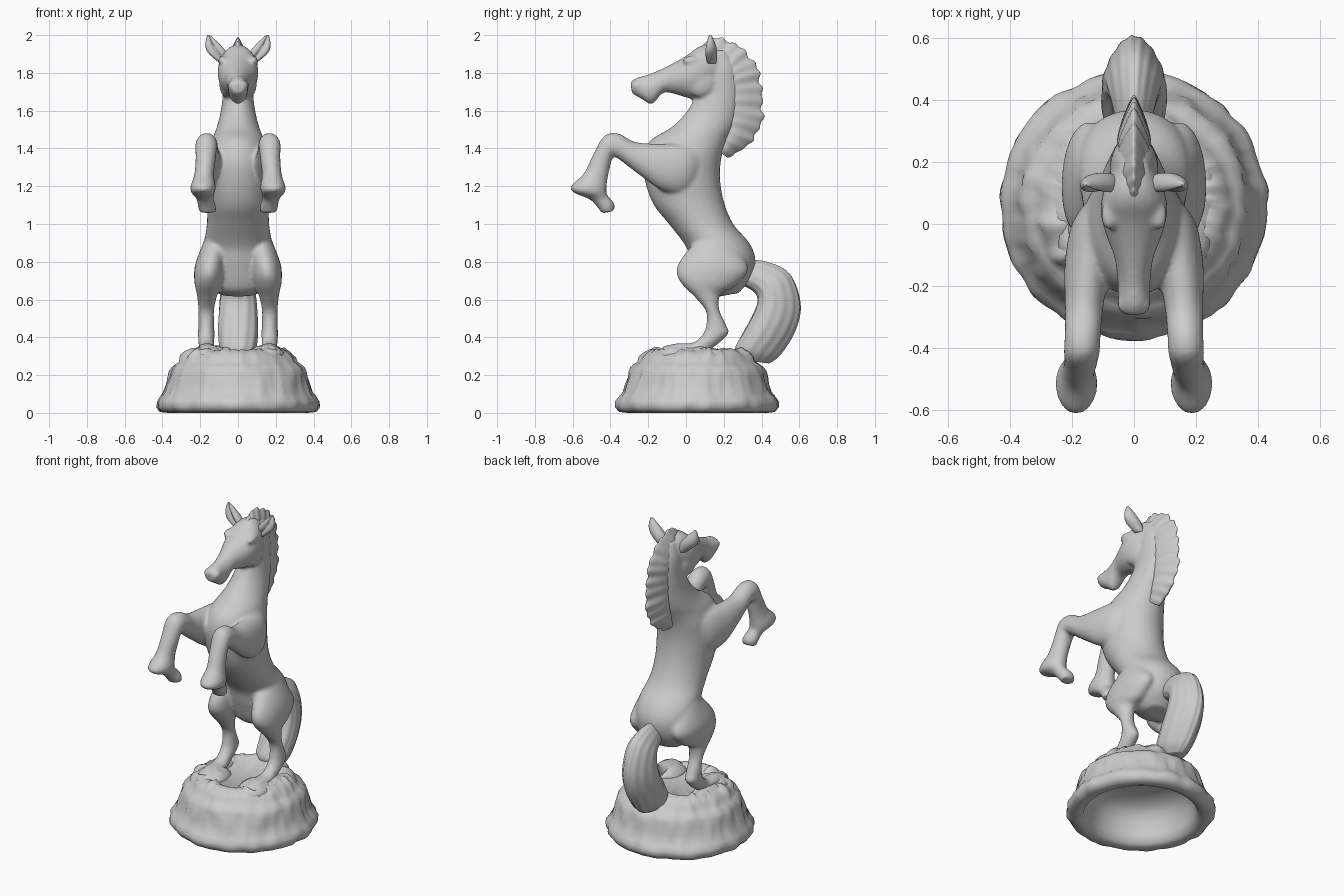
import bpy, bmesh, math
from mathutils import Vector, noise


def spline(rows, t):
    """Catmull-Rom point on a list of equal-length rows, t in 0..1."""
    f = t * (len(rows) - 1)
    i = min(int(f), len(rows) - 2)
    u = f - i
    p = [rows[max(0, min(len(rows) - 1, i + k))] for k in (-1, 0, 1, 2)]
    return [0.5 * (2 * b + (c - a) * u + (2 * a - 5 * b + 4 * c - d) * u * u
                   + (3 * b - a - 3 * c + d) * u ** 3) for a, b, c, d in zip(*p)]


def loft(bm, rows, sides=24, per=5, mirror=False, shape=None, taper=0):
    """Skin of ellipses. Row: front y, z, back y, z, centre x, half width.
    taper narrows the back side, shape scales the radius."""
    steps = (len(rows) - 1) * per
    for sx in ((1, -1) if mirror else (1,)):
        rings = []
        for s in range(steps + 1):
            ay, az, by, bz, x, hw = spline(rows, s / steps)
            ring = []
            for k in range(sides):
                t = 2 * math.pi * k / sides
                r = shape(s / steps, t) if shape else 1
                c = math.cos(t) * r
                w = math.sin(t) * r * (1 - taper * (1 - math.cos(t)) / 2)
                ring.append(bm.verts.new((sx * (x + hw * w),
                                          (ay + by) / 2 + (ay - by) / 2 * c,
                                          (az + bz) / 2 + (az - bz) / 2 * c)))
            rings.append(ring)
        skin(bm, rings)


def skin(bm, rings):
    sides = len(rings[0])
    for p, q in zip(rings, rings[1:]):
        for k in range(sides):
            n = (k + 1) % sides
            bm.faces.new((p[k], p[n], q[n], q[k]))
    bm.faces.new(rings[0])
    bm.faces.new(rings[-1])


def ball(bm, loc, size):
    """Mirrored pair of ellipsoids."""
    for sx in (1, -1):
        vs = bmesh.ops.create_uvsphere(bm, u_segments=20, v_segments=12, radius=1)["verts"]
        for v in vs:
            v.co = Vector((sx * (loc[0] + v.co.x * size[0]), loc[1] + v.co.y * size[1],
                           loc[2] + v.co.z * size[2]))


def finish(bm, name, voxel=0, smooth=0):
    bmesh.ops.recalc_face_normals(bm, faces=bm.faces)
    me = bpy.data.meshes.new(name)
    bm.to_mesh(me)
    bm.free()
    for p in me.polygons:
        p.use_smooth = True
    ob = bpy.data.objects.new(name, me)
    bpy.context.collection.objects.link(ob)
    if voxel:
        m = ob.modifiers.new("blend", "REMESH")
        m.mode, m.voxel_size, m.use_smooth_shade = "VOXEL", voxel, True
        s = ob.modifiers.new("soften", "SMOOTH")
        s.factor, s.iterations = 0.5, smooth
    return ob


# horse body: torso and neck, bottom to top
bm = bmesh.new()
loft(bm, [(.17, .615, .28, .635, 0, .09), (.08, .65, .345, .715, 0, .16),
          (.03, .78, .368, .81, 0, .185), (0, .88, .335, .90, 0, .182),
          (-.09, 1.0, .25, 1.0, 0, .165), (-.17, 1.1, .20, 1.12, 0, .165),
          (-.215, 1.22, .18, 1.25, 0, .172), (-.23, 1.34, .19, 1.36, 0, .168),
          (-.19, 1.44, .22, 1.44, 0, .14), (-.08, 1.51, .26, 1.52, 0, .112),
          (0, 1.59, .285, 1.62, 0, .09), (.05, 1.68, .29, 1.72, 0, .08),
          (.08, 1.78, .27, 1.84, 0, .075), (.1, 1.88, .22, 1.93, 0, .05)], 32)
# head, back to nose
loft(bm, [(.17, 1.72, .20, 1.92, 0, .06), (.10, 1.668, .13, 1.95, 0, .095),
          (.02, 1.665, .07, 1.94, 0, .108), (-.05, 1.685, 0, 1.89, 0, .093),
          (-.12, 1.695, -.09, 1.84, 0, .064), (-.18, 1.635, -.19, 1.795, 0, .053),
          (-.24, 1.665, -.26, 1.775, 0, .05), (-.285, 1.69, -.295, 1.75, 0, .034)])
# brows, nostrils, jaw
ball(bm, (.08, .03, 1.865), (.026, .05, .025))
ball(bm, (.037, -.26, 1.735), (.018, .025, .022))
ball(bm, (.06, .08, 1.75), (.04, .08, .08))
# front legs, shoulder to hoof
loft(bm, [(.10, 1.28, .09, 1.42, .08, .05), (.015, 1.17, 0, 1.425, .125, .072),
          (-.11, 1.17, -.14, 1.425, .148, .075), (-.24, 1.255, -.27, 1.435, .16, .063),
          (-.345, 1.335, -.36, 1.48, .165, .058), (-.385, 1.355, -.435, 1.465, .168, .058),
          (-.40, 1.31, -.495, 1.36, .172, .053), (-.415, 1.24, -.54, 1.27, .18, .053),
          (-.42, 1.19, -.605, 1.205, .185, .067), (-.42, 1.16, -.60, 1.17, .185, .062),
          (-.405, 1.14, -.51, 1.13, .175, .046), (-.378, 1.105, -.47, 1.09, .165, .048),
          (-.38, 1.07, -.445, 1.055, .16, .045)], mirror=True)
# hind legs, hip to hoof
loft(bm, [(.06, .92, .27, .88, .115, .07), (-.03, .81, .33, .76, .145, .082),
          (-.05, .74, .26, .67, .155, .077), (-.02, .68, .19, .635, .16, .064),
          (.05, .61, .175, .60, .165, .05), (.105, .54, .178, .54, .168, .042),
          (.108, .47, .215, .46, .168, .042), (.085, .41, .225, .42, .168, .044),
          (.03, .37, .15, .35, .167, .042), (-.05, .368, .07, .31, .163, .05),
          (-.13, .35, -.09, .29, .16, .058)], mirror=True)
finish(bm, "horse_body", .011, 4)

# ears, cupped at the front
bm = bmesh.new()
loft(bm, [(.10, 1.85, .16, 1.85, .065, .03), (.085, 1.90, .165, 1.91, .108, .05),
          (.095, 1.95, .155, 1.955, .135, .038), (.118, 2.0, .135, 2.0, .155, .007)],
     mirror=True, shape=lambda s, t: 1 - .8 * max(0, math.cos(t)) ** 4)
finish(bm, "ears")


# mane: thin crest, rippled on the outside for the locks
def locks(s, t):
    edge = (1 - math.cos(t)) / 2
    return 1 + edge * (.07 * math.sin(s * 88 + 2 * math.cos(t)) + .05 * math.sin(s * 47))


bm = bmesh.new()
loft(bm, [(.07, 1.90, .09, 1.95, 0, .03), (.13, 1.85, .16, 1.985, 0, .055),
          (.19, 1.79, .28, 1.94, 0, .072), (.20, 1.74, .375, 1.83, 0, .075),
          (.20, 1.65, .40, 1.69, 0, .075), (.20, 1.55, .40, 1.54, 0, .075),
          (.19, 1.45, .33, 1.42, 0, .07), (.17, 1.39, .22, 1.35, 0, .05)],
     sides=32, per=16, shape=locks, taper=.75)
finish(bm, "mane")

# tail, with strands running along it
bm = bmesh.new()
loft(bm, [(.26, .69, .31, .81, 0, .06), (.35, .65, .43, .80, 0, .085),
          (.38, .60, .55, .735, 0, .11), (.355, .52, .605, .58, 0, .125),
          (.30, .42, .58, .44, 0, .13), (.26, .34, .50, .31, 0, .115),
          (.29, .28, .44, .262, 0, .07)],
     sides=64, per=8, taper=.45,
     shape=lambda s, t: 1 + .02 * math.sin(13 * t + 6 * s) * min(1, 4 * s))
finish(bm, "tail")

# hollow base: turned profile roughened with noise
bm = bmesh.new()
profile = [(0, .24), (.15, .235), (.23, .215), (.28, .175), (.305, .12), (.32, .06), (.335, .012),
           (.37, 0), (.41, .005), (.43, .03), (.43, .06), (.413, .085), (.395, .11), (.382, .15),
           (.37, .19), (.362, .22), (.35, .242), (.33, .258), (.312, .27), (.302, .287),
           (.28, .308), (.245, .33), (.215, .325), (.18, .312), (0, .308)]
sides, rings = 112, []
for i, (r, z) in enumerate(profile):
    ring = []
    for k in range(sides):
        t = 2 * math.pi * k / sides
        n = noise.noise((math.cos(t) * 6, math.sin(t) * 6, z * 12))
        f = .006 * math.sin(20 * t) ** 8 if 12 <= i <= 14 else 0
        rr = max(r + (n * .013 - f if 7 < i < 23 else 0), .001)
        dz = abs(n) * .03 if 19 <= i <= 22 else 0
        ring.append(bm.verts.new((rr * math.cos(t), .06 + rr * math.sin(t), z + dz)))
    rings.append(ring)
skin(bm, rings)
base = finish(bm, "base")
bpy.context.view_layer.objects.active = base
base.select_set(True)
bpy.ops.object.shade_smooth_by_angle(angle=math.radians(60))

# rocky mounds under the hind hooves
bm = bmesh.new()
ball(bm, (.15, -.04, .30), (.10, .12, .06))
ball(bm, (.20, .08, .30), (.07, .14, .045))
for v in bm.verts:
    v.co.z += .012 * noise.noise(v.co * 25)
finish(bm, "ground_mounds")
